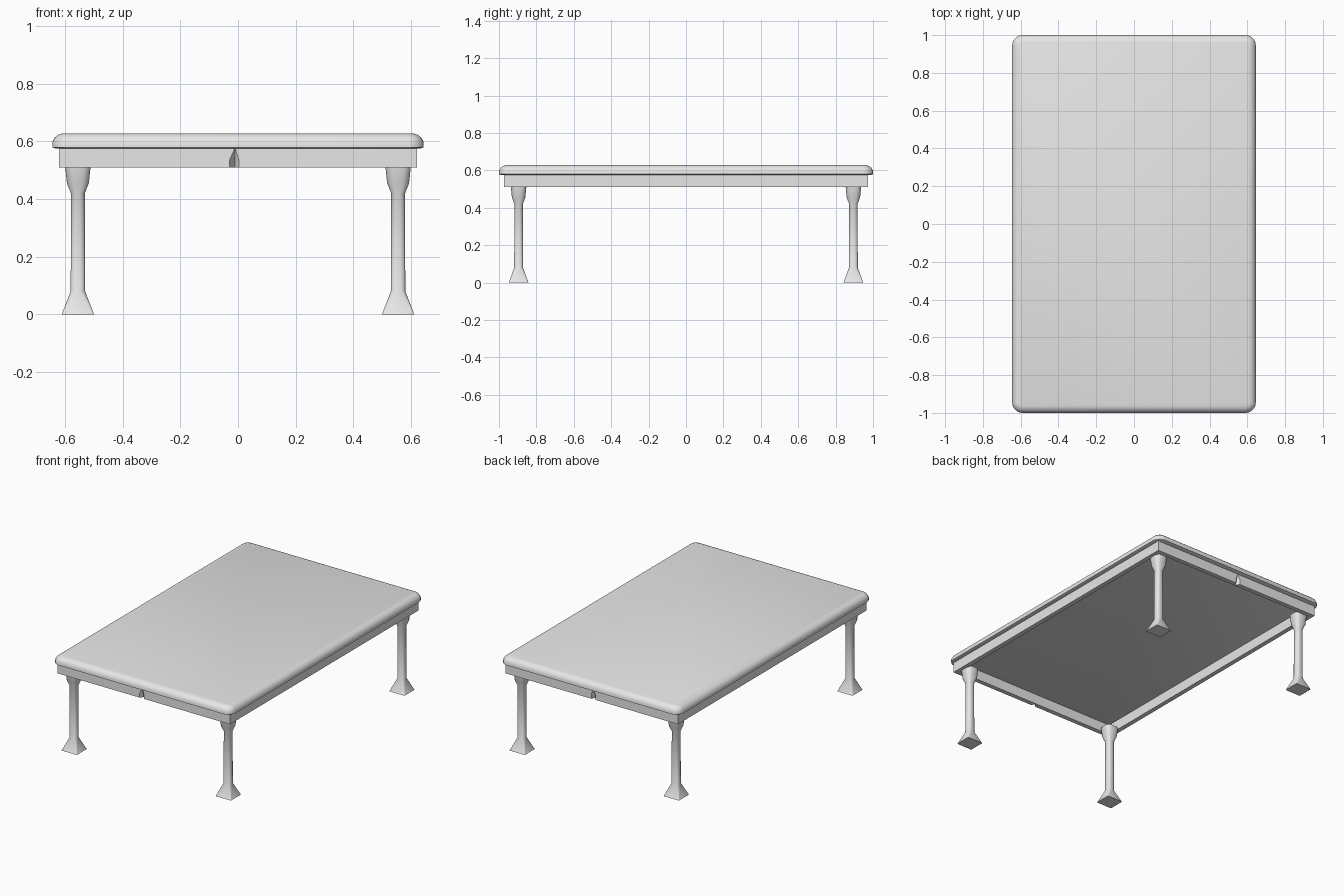
import bpy
import bmesh
import math

if "Cube" in bpy.data.objects:
    bpy.data.objects.remove(bpy.data.objects["Cube"], do_unlink=True)

grey = bpy.data.materials.new("light_grey")
grey.use_nodes = True
GREY = (0.8, 0.8, 0.8, 1)
grey.diffuse_color = GREY
grey.node_tree.nodes["Principled BSDF"].inputs["Base Color"].default_value = GREY


def make_object(name, bm):
    bmesh.ops.recalc_face_normals(bm, faces=bm.faces)
    mesh = bpy.data.meshes.new(name)
    bm.to_mesh(mesh)
    bm.free()
    mesh.materials.append(grey)
    obj = bpy.data.objects.new(name, mesh)
    bpy.context.collection.objects.link(obj)
    return obj


def smooth(obj, degrees):
    bpy.ops.object.select_all(action="DESELECT")
    obj.select_set(True)
    bpy.context.view_layer.objects.active = obj
    bpy.ops.object.shade_smooth_by_angle(angle=math.radians(degrees))


def loft(name, rings):
    """Skin a stack of equal-length point rings and cap both ends."""
    bm = bmesh.new()
    loops = [[bm.verts.new(p) for p in ring] for ring in rings]
    for low, high in zip(loops, loops[1:]):
        for i in range(len(low)):
            j = (i + 1) % len(low)
            bm.faces.new((low[i], low[j], high[j], high[i]))
    bm.faces.new(loops[0])
    bm.faces.new(loops[-1])
    return make_object(name, bm)


def rounded_ring(hx, hy, radius, z, steps, cx=0, cy=0):
    """Rectangle outline with rounded corners at height z."""
    ring = []
    for corner, (sx, sy) in enumerate(((1, 1), (-1, 1), (-1, -1), (1, -1))):
        for k in range(steps + 1):
            a = math.pi / 2 * (corner + k / steps)
            ring.append((cx + sx * (hx - radius) + radius * math.cos(a),
                         cy + sy * (hy - radius) + radius * math.sin(a), z))
    return ring


# Tabletop slab with a softly rolled upper edge
TOP = ((0.012, 0.576), (0, 0.58), (0, 0.598), (0.008, 0.613),
       (0.02, 0.623), (0.036, 0.628))
top = loft("tabletop", [rounded_ring(0.645 - d, 1 - d, 0.055 - d, z, 5)
                        for d, z in TOP])
smooth(top, 40)

# Apron frame: a box with the middle open underneath
bm = bmesh.new()
OUTER, INNER = (0.622, 0.972), (0.592, 0.942)
SIGNS = ((1, 1), (-1, 1), (-1, -1), (1, -1))
loops = [[bm.verts.new((sx * h[0], sy * h[1], z)) for sx, sy in SIGNS]
         for h, z in ((OUTER, 0.51), (OUTER, 0.58), (INNER, 0.58), (INNER, 0.51))]
for a, b in zip(loops, loops[1:] + loops[:1]):
    for i in range(4):
        j = (i + 1) % 4
        bm.faces.new((a[i], a[j], b[j], b[i]))
apron = make_object("apron", bm)

# Tapered notch in the middle of each end rail
for name, side in (("front", -1), ("back", 1)):
    bm = bmesh.new()
    y = side * OUTER[1]
    out, back = y + side * 0.02, y - side * 0.024
    pts = [bm.verts.new(p) for p in (
        (-0.045, out, 0.5), (0.014, out, 0.5), (-0.01, out, 0.579),
        (-0.01, back, 0.5), (-0.01, back, 0.579))]
    for face in ((0, 1, 2), (0, 1, 3), (0, 3, 4, 2), (1, 3, 4, 2)):
        bm.faces.new([pts[i] for i in face])
    cutter = make_object(name + "_notch_cutter", bm)
    cutter.hide_render = True
    mod = apron.modifiers.new(name + "_notch", "BOOLEAN")
    mod.operation = "DIFFERENCE"
    mod.object = cutter
    bpy.ops.object.select_all(action="DESELECT")
    bpy.context.view_layer.objects.active = apron
    apron.select_set(True)
    bpy.ops.object.modifier_apply(modifier=mod.name)
    bpy.data.objects.remove(cutter, do_unlink=True)

# Legs: square flared foot, slim shaft, wider collar (half width, corner cut, z)
LEG = ((0.056, 0.004, 0), (0.025, 0.016, 0.08), (0.024, 0.016, 0.42),
       (0.038, 0.022, 0.455), (0.045, 0.024, 0.52))
for sx, side in ((1, "left"), (-1, "right")):
    for sy, end in ((-1, "front"), (1, "back")):
        leg = loft(f"{end}_{side}_leg", [
            rounded_ring(h, h * 0.94, r, z, 2, sx * 0.556, sy * 0.895)
            for h, r, z in LEG])
        smooth(leg, 60)
